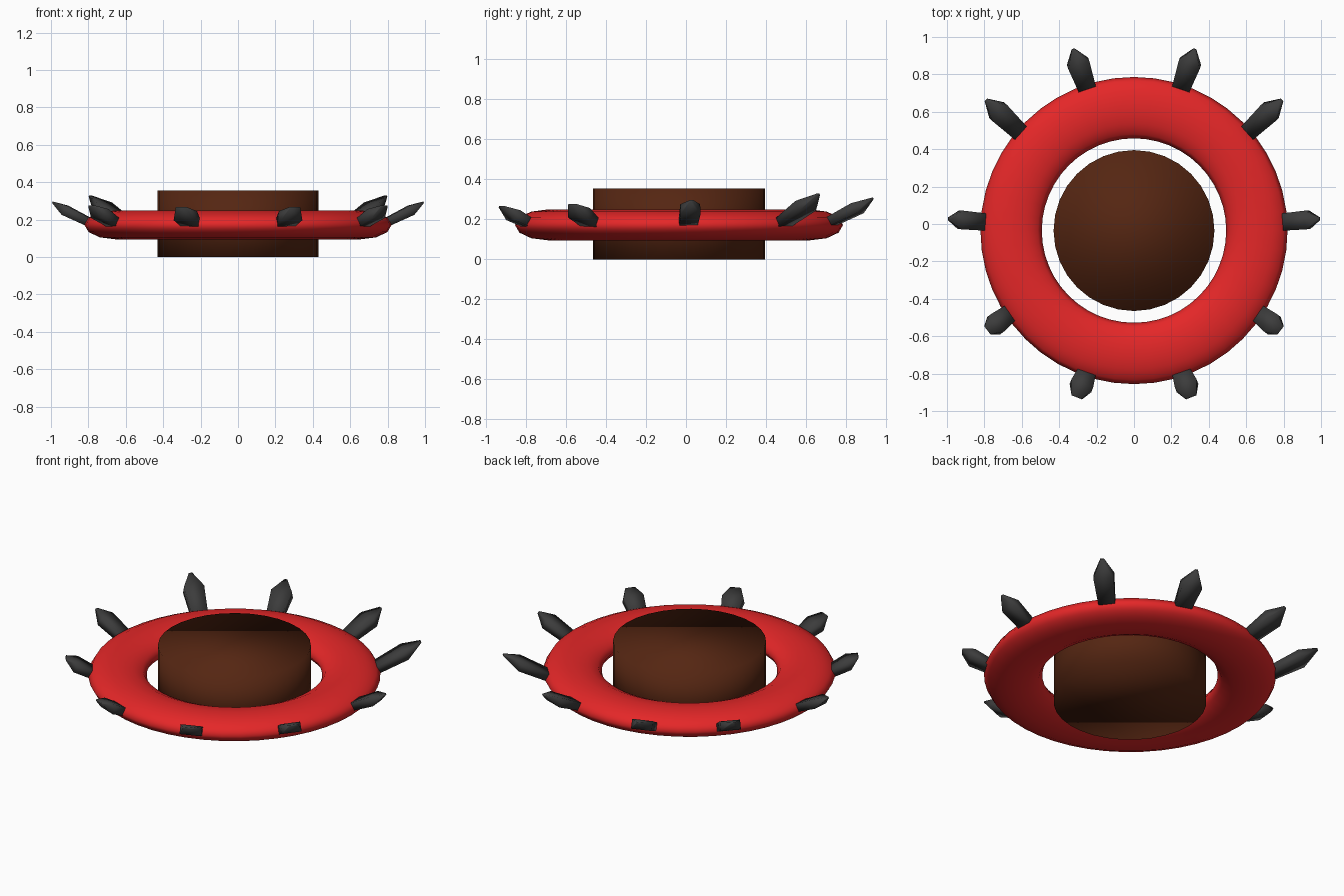
import bpy
from mathutils import Vector

cube = bpy.data.objects.get("Cube")
if cube:
    bpy.data.objects.remove(cube, do_unlink=True)


def material(name, rgb):
    mat = bpy.data.materials.new(name)
    mat.use_nodes = True
    color = (*rgb, 1)
    mat.diffuse_color = color
    mat.node_tree.nodes["Principled BSDF"].inputs["Base Color"].default_value = color
    return mat


red = material("red", (0.78, 0.02, 0.021))
brown = material("dark brown", (0.09, 0.019, 0.006))
grey = material("charcoal grey", (0.045, 0.045, 0.045))

RING_Y = -0.035


def finish(obj, name, mat):
    obj.name = name
    obj.data.materials.append(mat)
    for poly in obj.data.polygons:
        poly.use_smooth = True


# Inner neck post
bpy.ops.mesh.primitive_cylinder_add(vertices=32, radius=0.43, depth=0.355,
                                    location=(0, RING_Y, 0.1775))
finish(bpy.context.object, "neck_post", brown)

# Flattened collar ring
bpy.ops.mesh.primitive_torus_add(major_segments=48, minor_segments=12,
                                 major_radius=0.657, minor_radius=0.164,
                                 location=(0, RING_Y, 0.172))
bpy.context.object.scale.z = 0.47
finish(bpy.context.object, "collar_ring", red)


def spike(name, base, tip, tip_z, shoulder, shoulder_half, tip_half, side):
    """Flat bar rising outwards, with a shoulder and a narrowed tip."""
    start = Vector((base[0] * side, base[1], 0.195))
    end = Vector((tip[0] * side, tip[1], tip_z))
    axis = end - start
    across = axis.cross(Vector((0, 0, 1))).normalized()
    up = across.cross(axis).normalized()
    inner = start - axis.normalized() * 0.05
    rings = [(inner, 0.045, 0.022),
             (start + axis * shoulder - up * 0.006, shoulder_half, 0.028),
             (end, tip_half, 0.004)]
    verts = [c + across * w * i + up * t * j
             for c, w, t in rings
             for i, j in ((-1, -1), (1, -1), (1, 1), (-1, 1))]
    faces = [(3, 2, 1, 0), (8, 9, 10, 11)]
    for r in (0, 4):
        for k in range(4):
            n = (k + 1) % 4
            faces.append((r + k, r + n, r + n + 4, r + k + 4))
    mesh = bpy.data.meshes.new(name)
    mesh.from_pydata(verts, [], faces)
    mesh.update()
    obj = bpy.data.objects.new(name, mesh)
    bpy.context.collection.objects.link(obj)
    finish(obj, name, grey)


# Spikes on one half, mirrored: base, tip, tip height, shoulder, half widths
spikes = {
    "back_spike": ((0.255, 0.735), (0.325, 0.935), 0.305, 0.6, 0.06, 0.008),
    "back_side_spike": ((0.62, 0.50), (0.79, 0.662), 0.325, 0.6, 0.058, 0.01),
    "side_spike": ((0.81, 0.012), (0.992, 0.028), 0.293, 0.62, 0.05, 0.008),
    "front_side_spike": ((0.68, -0.49), (0.782, -0.568), 0.272, 0.55, 0.058, 0.028),
    "front_spike": ((0.26, -0.81), (0.305, -0.925), 0.264, 0.45, 0.062, 0.03),
}
for name, spec in spikes.items():
    for label, side in (("left", 1), ("right", -1)):
        spike(f"{label}_{name}", *spec, side)
